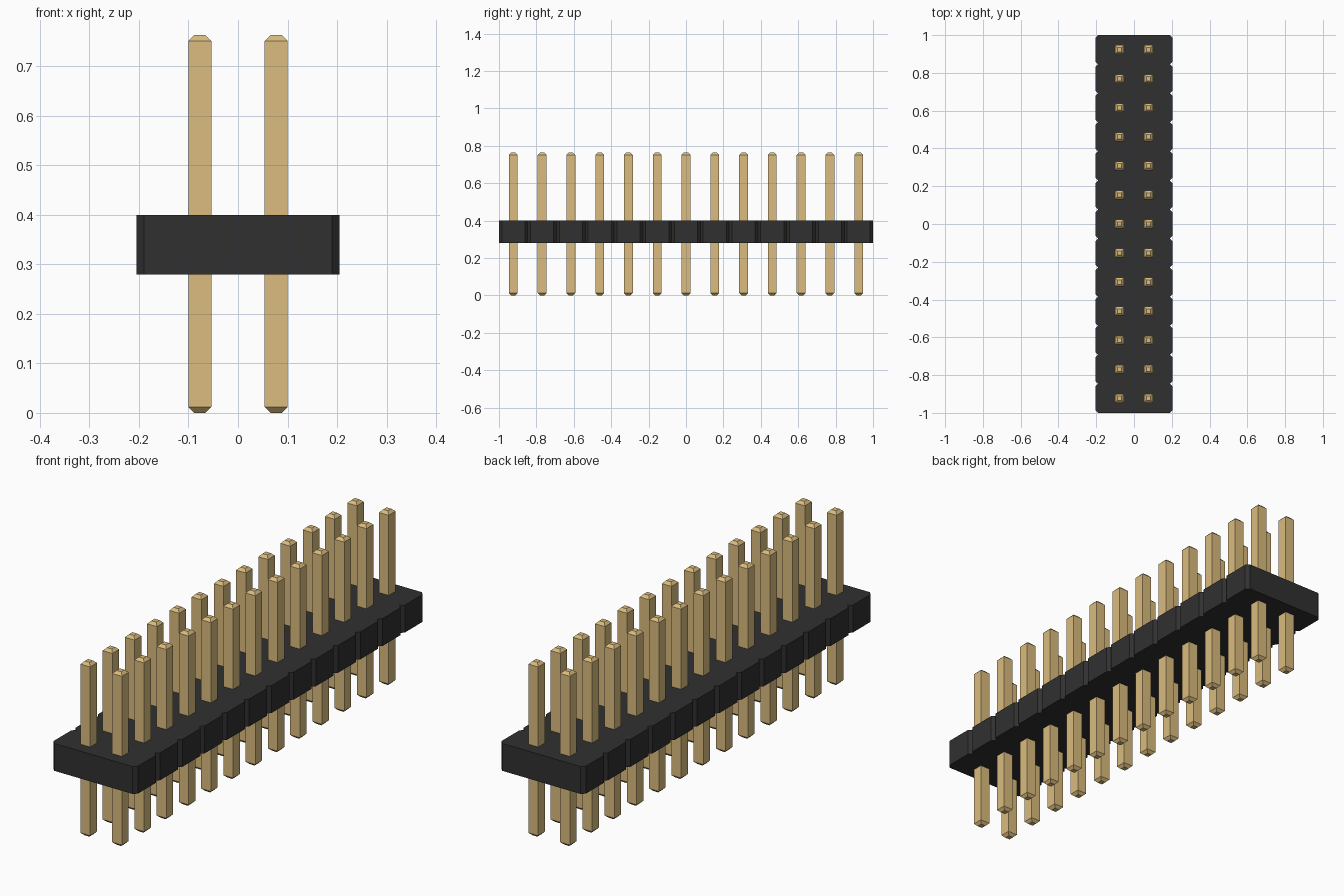
import bpy
import bmesh

cube = bpy.data.objects.get("Cube")
if cube:
    bpy.data.objects.remove(cube, do_unlink=True)

COUNT = 13
PITCH = 2 / COUNT
HALF_W, NOTCH = 0.205, 0.015
BODY_Z = (0.28, 0.40)
PIN_HALF, TIP_HALF, TIP_H, PIN_TOP = 0.0235, 0.0115, 0.012, 0.763


def material(name, color):
    mat = bpy.data.materials.new(name)
    mat.use_nodes = True
    mat.diffuse_color = color
    mat.node_tree.nodes["Principled BSDF"].inputs["Base Color"].default_value = color
    return mat


def loft(name, rings, mat):
    """Join matching closed rings with quads and cap both ends."""
    bm = bmesh.new()
    loops = [[bm.verts.new(p) for p in ring] for ring in rings]
    n = len(loops[0])
    for low, high in zip(loops, loops[1:]):
        for i in range(n):
            j = (i + 1) % n
            bm.faces.new((low[i], low[j], high[j], high[i]))
    bm.faces.new(loops[0][::-1])
    bm.faces.new(loops[-1])
    bmesh.ops.recalc_face_normals(bm, faces=bm.faces)
    mesh = bpy.data.meshes.new(name)
    bm.to_mesh(mesh)
    bm.free()
    mesh.materials.append(mat)
    obj = bpy.data.objects.new(name, mesh)
    bpy.context.collection.objects.link(obj)
    return obj


black = material("black plastic", (0.03, 0.03, 0.03, 1))
gold = material("gold metal", (0.708, 0.504, 0.21, 1))

# Housing: one outline with a V notch between neighbouring segments
side = [(HALF_W - NOTCH, -1)]
for i in range(COUNT):
    y = -1 + i * PITCH
    side += [(HALF_W, y + NOTCH), (HALF_W, y + PITCH - NOTCH),
             (HALF_W - NOTCH, y + PITCH)]
outline = side + [(-x, -y) for x, y in side]
loft("housing", [[(x, y, z) for x, y in outline] for z in BODY_Z], black)

# Square pins with tapered tips, sharing one mesh
levels = [(TIP_HALF, 0), (PIN_HALF, TIP_H),
          (PIN_HALF, PIN_TOP - TIP_H), (TIP_HALF, PIN_TOP)]
corners = [(-1, -1), (1, -1), (1, 1), (-1, 1)]
pin = loft("pin", [[(x * r, y * r, z) for x, y in corners] for r, z in levels], gold)
for row, sx in (("left", 1), ("right", -1)):
    for i in range(COUNT):
        obj = bpy.data.objects.new(f"{row}_pin_{i + 1}", pin.data)
        obj.location = (sx * PITCH / 2, (i - (COUNT - 1) / 2) * PITCH, 0)
        bpy.context.collection.objects.link(obj)
bpy.data.objects.remove(pin, do_unlink=True)
